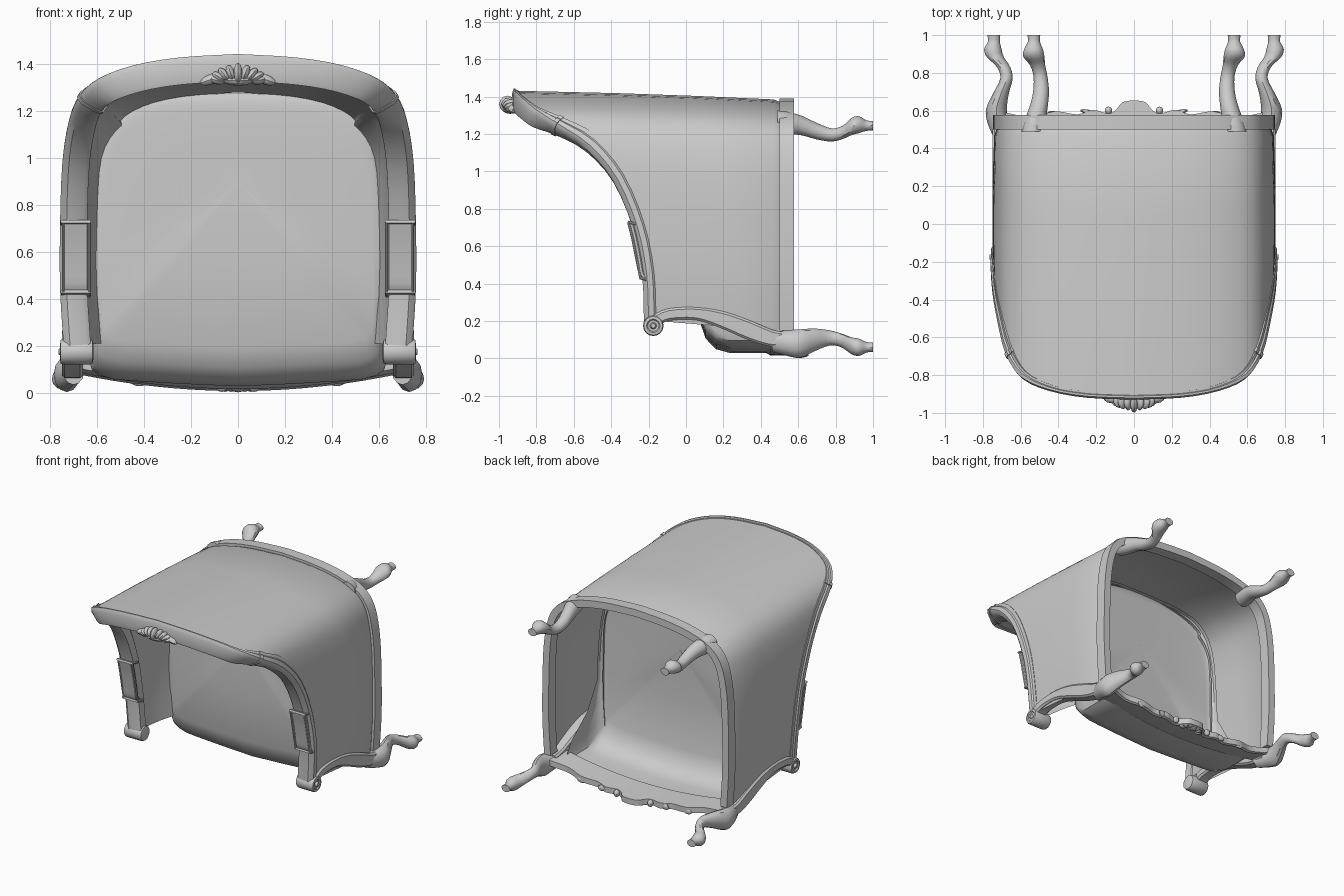
import bpy, bmesh, math
from mathutils import Vector as V

if "Cube" in bpy.data.objects:
    bpy.data.objects.remove(bpy.data.objects["Cube"])


def smooth(pts, n=3):
    """Catmull-Rom refinement of a short list of tuples."""
    p = [tuple(2 * a - b for a, b in zip(pts[0], pts[1]))] + list(pts)
    p.append(tuple(2 * a - b for a, b in zip(pts[-1], pts[-2])))
    out = []
    for i in range(1, len(p) - 2):
        for k in range(n):
            t = k / n
            out.append(tuple(0.5 * (2 * b + (c - a) * t + (2 * a - 5 * b + 4 * c - d) * t * t
                                    + (3 * b - a - 3 * c + d) * t ** 3)
                             for a, b, c, d in zip(*p[i - 1:i + 3])))
    return out + [tuple(pts[-1])]


def finish(name, bm, mirror):
    bmesh.ops.remove_doubles(bm, verts=bm.verts, dist=1e-4)
    bmesh.ops.recalc_face_normals(bm, faces=bm.faces)
    me = bpy.data.meshes.new(name)
    bm.to_mesh(me)
    bm.free()
    ob = bpy.data.objects.new(name, me)
    bpy.context.collection.objects.link(ob)
    if mirror:
        ob.modifiers.new("mirror", 'MIRROR').use_clip = True
    return ob


def loft(name, rings, closed=True, caps=(True, True), mirror=True):
    """Skin a list of equal-length rings; mirrored across x by default."""
    bm = bmesh.new()
    vs = [[bm.verts.new(p) for p in r] for r in rings]
    m = len(rings[0])
    for a, b in zip(vs, vs[1:]):
        for j in range(m if closed else m - 1):
            k = (j + 1) % m
            bm.faces.new((a[j], a[k], b[k], b[j]))
    if closed:
        for r, c in zip((vs[0], vs[-1]), caps):
            if c:
                bm.faces.new(r)
    return finish(name, bm, mirror)


def lobes(name, items, mirror=True):
    """Carved ornament: ellipsoids (centre, radii, tilt in the xz or xy plane)."""
    bm = bmesh.new()
    for c, r, tilt, axis in items:
        new = bmesh.ops.create_uvsphere(bm, u_segments=10, v_segments=6, radius=1)['verts']
        for v in new:
            q = V([a * b for a, b in zip(v.co, r)])
            ca, sa = math.cos(tilt), math.sin(tilt)
            x, w = q.x, q[axis]
            q.x, q[axis] = x * ca - w * sa, x * sa + w * ca
            v.co = q + V(c)
    return finish(name, bm, mirror)


def slab_sweep(name, path, x0, x1, h, mirror=True):
    """Bar with chamfered edges, width x0..x1, following a (y, z[, height]) path."""
    rings = []
    for i, p in enumerate(path):
        a, b = path[max(i - 1, 0)], path[min(i + 1, len(path) - 1)]
        t = V((0, b[0] - a[0], b[1] - a[1])).normalized()
        n = V((0, -t.z, t.y))
        hh = (p[2] if len(p) > 2 else h) / 2
        c = min(hh, 0.02) * 0.6
        sec = [(x0, hh - c), (x0 + c, hh), (x1 - c, hh), (x1, hh - c),
               (x1, c - hh), (x1 - c, -hh), (x0 + c, -hh), (x0, c - hh)]
        rings.append([V((x, p[0], p[1])) + n * u for x, u in sec])
    return loft(name, rings, mirror=mirror)


# Rim curve (x, y, z): front of arm, up the arm, round to centre of the back
RIM = smooth([(.735, -.225, .2), (.75, -.235, .45), (.75, -.285, .7), (.742, -.39, .95),
              (.72, -.53, 1.12), (.68, -.70, 1.24), (.60, -.82, 1.325), (.45, -.885, 1.385),
              (.25, -.92, 1.42), (0, -.93, 1.435)])
LAST = len(RIM) - 1


def frame(i):
    """Point, inward direction, and direction down into the upholstery."""
    a, b = V(RIM[max(i - 1, 0)]), V(RIM[min(i + 1, LAST)])
    t = V((-1, 0, 0)) if i == LAST else (b - a).normalized()
    n = V((-t.z, 0, t.x)).normalized()
    if n.dot(V((0, 0, .7)) - V((RIM[i][0], 0, RIM[i][2]))) < 0:
        n = -n
    d = t.cross(n).normalized()
    taper = 1 - .65 * min(1, max(0, (RIM[i][2] - 1.15) / .25))
    return V(RIM[i]), n, (d if d.y > 0 else -d) * taper


FR = [frame(i) for i in range(LAST + 1)]


def base(i, inset, y):
    p, n, _ = FR[i]
    return V((p.x * .985, y, p.z - .05)) + n * inset


# Moulded wooden rim
PROF = [(0, .09), (0, .065), (-.008, .055), (-.008, .025), (0, .015), (.02, 0),
        (.09, 0), (.108, .012), (.108, .07), (.09, .09)]


def rim_ring(i, grow=0):
    p, n, d = FR[i]
    return [p + n * (u + (u - .05) * grow) + d * (w + (w - .045) * grow) for u, w in PROF]


loft("wooden_rim", [rim_ring(i) for i in range(LAST + 1)], caps=(True, False))
loft("rim_band", [rim_ring(15, .12), [a.lerp(b, .4) for a, b in
                                      zip(rim_ring(15, .12), rim_ring(16, .12))]])

# Upholstered outer shell, and inner lining down to the seat
outer, inner = [], []
for i, (p, n, d) in enumerate(FR):
    top, bot = p + d * .06 + n * .004, base(i, .012, .5)
    edge = base(i, .0, .47)
    outer.append([top] + [top.lerp(edge, t) - n * .006 * math.sin(t * math.pi)
                          for t in (.1, .4, .7)] + [edge, bot])
    corner = math.exp(-((p.z - 1.24) / .14) ** 2) * min(1, p.x / .5)
    top = p + d * .05 + n * .10
    low = V((p.x, .10, p.z)) + n * (.155 + .06 * corner)
    inner.append([top] + [top.lerp(low, t) - n * .012 * math.sin(t * math.pi)
                          for t in (.3, .6, .85)] + [low])
loft("outer_shell", outer, closed=False)
loft("inner_lining", inner, closed=False)

# Base frame around sides and back
loft("base_frame", [[base(i, a, y) for a, y in ((-.006, .5), (-.006, .578), (.045, .578), (.045, .5))]
                    for i in range(LAST + 1)], caps=(True, False))

# Seat: hollow underneath, deep rounded skirt only at the front
OUT = smooth([(0, .028), (.35, .045), (.59, .075), (.635, .2), (.625, .7), (.585, 1.05),
              (.48, 1.21), (.3, 1.265), (0, 1.275)])
rings = []
for s, y in ((1, .46), (1, .24), (.975, .16), (.91, .105), (.81, .075), (.4, .065), (0, .06)):
    ring = []
    for x, z in OUT:
        w = max(.12, min(1, 1 - (z - .16) / .3))
        ring.append(V((x * (s if s < .8 else (1 + s) / 2), .07 + (y - .07) * w, .9 + (z - .9) * s)))
    rings.append(ring)
loft("seat_cushion", rings, closed=False)

# Curved front apron with scalloped lower edge
LOW = smooth([(0, .655), (.06, .645), (.10, .60), (.14, .585), (.22, .605), (.30, .58), (.42, .597),
              (.54, .565), (.68, .59)])
apron = []
for x, y in LOW:
    z = .014 + .065 * (x / .65) ** 2
    apron.append([V((x, a, z + b)) for a, b in
                  ((.42, .02), (.45, .003), (y - .03, .0), (y - .015, -.006), (y, .0),
                   (y, .04), (.42, .055))])
loft("front_apron", apron, caps=(False, True))

# Apron carving and crest carving
lobes("apron_carving",
      [((.0, .61, .03), (.04, .045, .028), 0, 1)]
      + [((.07 * math.sin(a), .57 + .06 * math.cos(a), .03), (.02, .03, .026), -a, 1)
         for a in (.45, .9, 1.35)]
      + [((.135, .60, .035), (.02, .022, .025), 0, 1), ((.25, .595, .04), (.035, .012, .022), .2, 1),
         ((.42, .585, .05), (.04, .012, .022), .1, 1)])
lobes("crest_carving",
      [((0, -.955, 1.36), (.02, .044, .045), 0, 2)]
      + [((.09 * math.sin(a), -.95 + .02 * a, 1.325 + .038 * math.cos(a)), (.02, .045, .036), -a, 2)
         for a in (.35, .7, 1.05, 1.4)]
      + [((.115, -.92, 1.335), (.05, .03, .022), -.35, 2), ((.0, -.94, 1.33), (.07, .04, .022), 0, 2)])

# Arm scroll at the foot of each arm
scroll = []
for x, r in ((.615, .03), (.62, .05), (.635, .055), (.745, .055), (.755, .05), (.757, .036),
             (.75, .03), (.75, .018), (.765, .012)):
    scroll.append([V((x, -.175 + r * math.cos(a), .175 + r * math.sin(a)))
                   for a in (k * math.tau / 16 for k in range(16))])
loft("arm_scroll", scroll)

# Side rail sweeping from the scroll down to the front leg
slab_sweep("side_rail", smooth([(-.17, .2, .06), (-.09, .235, .065), (.06, .24, .07),
                                (.2, .205, .09), (.34, .15, .10), (.45, .11, .09),
                                (.54, .1, .08)]), .66, .75, .08)

# Raised arm pads with end bands
slab_sweep("arm_pad", smooth([(-.293, .722), (-.272, .64), (-.25, .53), (-.235, .45), (-.205, .42)]),
           .635, .748, .03)
for nm, y, z in (("pad_upper_band", -.302, .724), ("pad_lower_band", -.238, .425)):
    slab_sweep(nm, [(y - .01, z + .006), (y + .06, z - .012)], .627, .755, .014)
for nm, x in (("pad_inner_edge", .632), ("pad_outer_edge", .744)):
    slab_sweep(nm, smooth([(-.306, .722), (-.286, .64), (-.264, .53), (-.243, .43)]),
               x - .006, x + .006, .014)


# Cabriole legs: (x, y, z, x radius, z radius)
def leg(name, pts):
    loft(name, [[V((x + rx * math.cos(a), y, z + rz * math.sin(a)))
                 for a in (k * math.tau / 12 for k in range(12))]
                for x, y, z, rx, rz in smooth(pts)])


leg("front_leg", [(.70, .46, .09, .045, .055), (.722, .54, .082, .055, .068), (.728, .61, .08, .055, .076),
                  (.705, .69, .1, .042, .06), (.675, .77, .11, .033, .04), (.69, .83, .097, .035, .037),
                  (.735, .885, .068, .045, .045), (.747, .925, .06, .046, .046),
                  (.742, .965, .06, .032, .028), (.742, 1.0, .06, .034, .026)])
leg("back_leg", [(.535, .49, 1.265, .06, .06), (.525, .54, 1.26, .058, .06), (.505, .62, 1.245, .048, .052),
                 (.492, .70, 1.215, .042, .044), (.495, .78, 1.195, .037, .035), (.51, .84, 1.21, .04, .036),
                 (.53, .885, 1.24, .056, .046), (.532, .925, 1.25, .05, .045),
                 (.53, .965, 1.245, .032, .028), (.53, 1.0, 1.245, .034, .026)])

# Smooth shading with crisp edges
for ob in bpy.context.scene.objects:
    ob.select_set(True)
    bpy.context.view_layer.objects.active = ob
bpy.ops.object.shade_smooth_by_angle(angle=math.radians(35))
